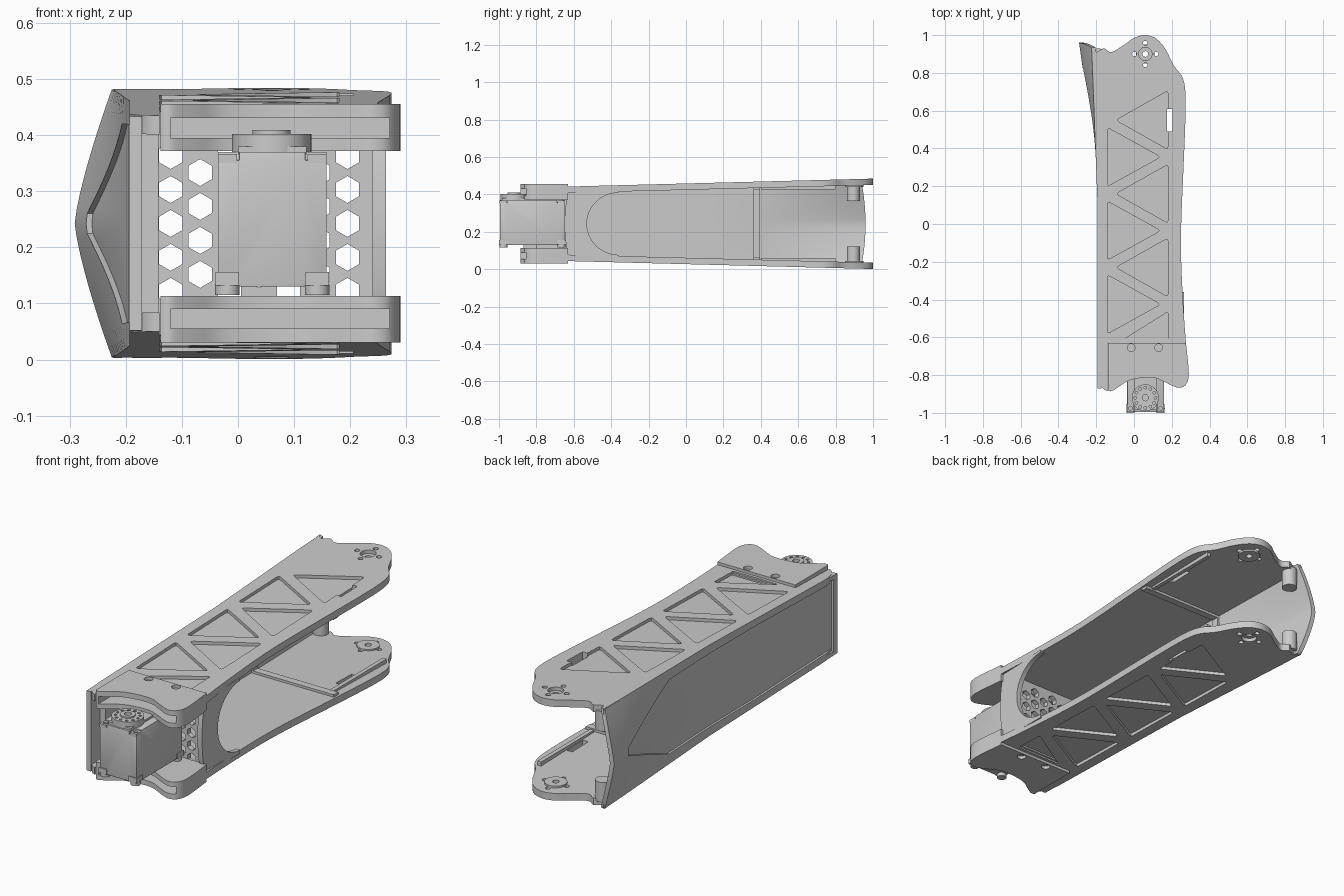
import bpy, bmesh, math
from mathutils import Vector

if "Cube" in bpy.data.objects:
    bpy.data.objects.remove(bpy.data.objects["Cube"], do_unlink=True)

MID = 0.2425     # height of the symmetry plane
THICK = 0.034    # thickness of the long side plates

grey = bpy.data.materials.new("plain grey")
grey.use_nodes = True
grey.diffuse_color = (0.6, 0.6, 0.6, 1)
grey.node_tree.nodes["Principled BSDF"].inputs["Base Color"].default_value = grey.diffuse_color


def top_z(y):
    return 0.4425 + 0.026 * (y + 0.6)


def wall_edge(y):
    return -0.193 - 0.032 * max(0, (y - 0.1) / 0.86)


def finish(name, bm):
    bmesh.ops.recalc_face_normals(bm, faces=bm.faces)
    mesh = bpy.data.meshes.new(name)
    bm.to_mesh(mesh)
    bm.free()
    mesh.materials.append(grey)
    obj = bpy.data.objects.new(name, mesh)
    bpy.context.collection.objects.link(obj)
    return obj


def prism(name, points, lo, hi, axis="z"):
    place = {"z": lambda a, b, h: (a, b, h),
             "y": lambda a, b, h: (a, h, b),
             "x": lambda a, b, h: (h, a, b)}[axis]
    bm = bmesh.new()
    rings = [[bm.verts.new(place(a, b, h)) for a, b in points] for h in (lo, hi)]
    bm.faces.new(rings[0])
    bm.faces.new(rings[1])
    for i in range(len(points)):
        j = (i + 1) % len(points)
        bm.faces.new((rings[0][i], rings[0][j], rings[1][j], rings[1][i]))
    return finish(name, bm)


def rect(a, b, c, d):
    return [(a, c), (b, c), (b, d), (a, d)]


def circle(x, y, r, n=32, turn=0.0):
    return [(x + r * math.cos(turn + math.tau * i / n),
             y + r * math.sin(turn + math.tau * i / n)) for i in range(n)]


def smooth(points, steps=4):
    """Rounded path through a few control points."""
    pts = [Vector(p) for p in points]
    pts = [pts[0]] + pts + [pts[-1]]
    out = []
    for a, b, c, d in zip(pts, pts[1:], pts[2:], pts[3:]):
        for s in range(steps):
            t = s / steps
            out.append(tuple(0.5 * (2 * b + (c - a) * t + (2 * a - 5 * b + 4 * c - d) * t * t
                                    + (3 * b - a - 3 * c + d) * t ** 3)))
    return out + [tuple(pts[-1])]


def rounded(points, amount=0.05):
    pts = [Vector(p) for p in points]
    out = []
    for i, p in enumerate(pts):
        a, b = p.lerp(pts[i - 1], amount), p.lerp(pts[(i + 1) % len(pts)], amount)
        out += [tuple(a), tuple((a + b + p * 2) / 4), tuple(b)]
    return out


def apply_all(obj):
    bpy.context.view_layer.update()
    graph = bpy.context.evaluated_depsgraph_get()
    mesh = bpy.data.meshes.new_from_object(obj.evaluated_get(graph))
    obj.modifiers.clear()
    obj.data = mesh


def combine(obj, other, operation):
    mod = obj.modifiers.new("cut", "BOOLEAN")
    mod.operation, mod.solver, mod.object = operation, "EXACT", other
    apply_all(obj)
    bpy.data.objects.remove(other, do_unlink=True)


def carve(obj, *specs):
    for spec in specs:
        combine(obj, prism("cutter", *spec), "DIFFERENCE")


def soften(obj, width):
    mod = obj.modifiers.new("bevel", "BEVEL")
    mod.width, mod.segments, mod.limit_method = width, 2, "ANGLE"
    apply_all(obj)


def mirror_down(obj, name):
    bm = bmesh.new()
    bm.from_mesh(obj.data)
    for v in bm.verts:
        v.co.z = 2 * MID - v.co.z
    return finish(name, bm)


# Long side plate with triangular recesses
outline = smooth([(-.222, .94), (-.2, .91), (-.16, .93), (-.12, .91), (-.05, .95), (0, .985),
                  (.06, 1), (.12, .98), (.17, .92), (.21, .84), (.255, .78), (.272, .7),
                  (.272, .55), (.26, .25), (.25, 0), (.25, -.2), (.262, -.45), (.275, -.63)])
outline += [(-.14, -.63)] + smooth([(-.14, -.885), (-.165, -.87), (-.185, -.83), (-.193, -.78)])
outline += [(wall_edge(y), y) for y in (.1, .8)]
plate = prism("upper_plate", outline, 0, THICK)
cuts = []
floor = THICK - 0.015
for i in range(3):
    y = 0.55 - 0.39 * i
    cuts.append((rounded([(.18, y + .155), (-.095, y), (.18, y - .155)]), floor, 1))
    y -= 0.195
    cuts.append((rounded([(-.14, y + .155), (-.14, y - .155), (.14, y)]), floor, 1))
cuts.append((rounded([(.18, -.465), (-.06, -.615), (.18, -.615)]), floor, 1))
cuts.append((rect(.175, .205, .49, .61), -1, 1))
cuts.append((circle(.06, .9, .035), THICK / 2, 1))
cuts.append((circle(.06, .9, .015, 16), -1, 1))
for x, y in circle(.06, .9, .058, 4):
    cuts.append((circle(x, y, .012, 16), -1, 1))
carve(plate, *cuts)
for v in plate.data.vertices:
    v.co.z += top_z(v.co.y) - THICK
mirror_down(plate, "lower_plate")


# Closed side wall, flaring into a bulge at the back
def wall_shell(name, outer, inner):
    bm = bmesh.new()
    rows = []
    levels = [i / 10 - 1 for i in range(21)]
    for y in [-.87, -.6, -.2, .1] + [.35 + .061 * i for i in range(11)]:
        half = top_z(y) - MID - 0.002
        ring = []
        for inset, us in ((outer, levels), (inner, levels[::-1])):
            for u in us:
                bulge = .066 * max(0, (y - .35) / .61) * (1 - abs(u) ** 1.3)
                back = .025 * u * u if y > .9 else 0
                ring.append(bm.verts.new((wall_edge(y) - bulge + inset, y - back, MID + half * u)))
        rows.append(ring)
    for a, b in zip(rows, rows[1:]):
        for i in range(len(a)):
            j = (i + 1) % len(a)
            bm.faces.new((a[i], a[j], b[j], b[i]))
    for end in (rows[0], rows[-1]):
        n = len(end)
        for i in range(n // 2 - 1):
            bm.faces.new((end[i], end[i + 1], end[n - 2 - i], end[n - 1 - i]))
    return finish(name, bm)


# Pointed panel sunk evenly into the wall
wall = wall_shell("side_wall", 0, .022)
sunk = wall_shell("sunk_panel", -.05, .01)
panel = prism("panel_shape", [(-.84, .07), (.42, .065), (.82, .225),
                              (.82, .26), (.42, .42), (-.84, .415)], -.5, .2, "x")
combine(sunk, panel, "INTERSECT")
combine(wall, sunk, "DIFFERENCE")

# Inner ribs, rails and standoffs
prism("wall_rib", rect(.36, .395, .05, .435), -.195, -.172, "x")
rib = prism("upper_rib", rect(-.19, .255, .36, .395), .422, .44)
rail = prism("upper_rail", rect(.208, .228, .4, .8), .425, .45)
post = prism("upper_standoff", circle(-.188, .895, .035), .365, .46)
hub = prism("upper_hub", circle(.06, .9, .05), .44, .452)
carve(hub, (circle(.06, .9, .015, 16), 0, 1))
for obj, name in ((rib, "lower_rib"), (rail, "lower_rail"),
                  (post, "lower_standoff"), (hub, "lower_hub")):
    mirror_down(obj, name)

# Front bracket: two slotted lobes
lobe_line = smooth([(-.138, -.88), (-.12, -.885), (-.08, -.862), (-.03, -.83), (.04, -.815),
                    (.11, -.815), (.16, -.835), (.2, -.855), (.24, -.867), (.275, -.85),
                    (.29, -.79), (.275, -.63)]) + [(-.138, -.63)]
lobe = prism("upper_lobe", lobe_line, .372, .455)
carve(lobe, (rect(-.12, .27, -1, -.7), .395, .43),
      (circle(-.015, -.655, .02), .44, 1), (circle(.13, -.655, .02), .44, 1))
mirror_down(lobe, "lower_lobe")
prism("bracket_flange", rect(-.8, -.6, .06, .425), -.175, -.142, "x")

# Honeycomb cross wall
comb = prism("honeycomb_wall", rect(-.16, .26, .05, .435), -.63, -.605, "y")
for col in range(7):
    for row in range(5 - col % 2):
        z = MID + 0.0605 * (row - 2 + 0.5 * (col % 2))
        carve(comb, (circle(-.12 + .0525 * col, z, .024, 6, math.pi / 6), -1, 0, "y"))

# Rounded web closing the front of the open side
arch = [(-.36 - .17 * math.cos(a), MID + .166 * math.sin(a))
        for a in [math.pi * (i / 24 - 0.5) for i in range(25)]]
web = smooth([(-.62, .42), (-.64, .36), (-.65, MID), (-.64, .125), (-.62, .06)])
prism("side_web", web + [(-.36, .06)] + arch + [(-.36, .42)], .24, .264, "x")

# Servo motor
body = prism("servo_body", rect(-.036, .158, -.995, -.65), .13, .37)
corners = [rect(x, x + .042, y, y + .045) for x in (-.04, .12) for y in (-1, -.69)]
carve(body, *[(c, lo, hi) for c in corners for lo, hi in ((.355, .4), (.1, .133))])
soften(body, .006)
for i, c in enumerate(corners):
    (x, y) = (c[0][0] + .021, c[0][1] + .024)
    tab = prism(f"servo_tab_{i}", rect(x - .017, x + .017, y - .02, y + .02), .35, .366)
    carve(tab, (circle(x, y, .01, 16), .356, 1))
    prism(f"servo_corner_{i}", rect(x - .021, x + .021, y - .024, y + .024), .132, .156)
    prism(f"servo_foot_{i}", circle(x, y, .022), .115, .134)
prism("servo_cap", rect(0, .122, -.985, -.66), .365, .38)
horn = prism("servo_horn", circle(.06, -.92, .071, 40), .37, .402)
carve(horn, (circle(.06, -.92, .016), .39, 1),
      *[(circle(x, y, .007, 10), .385, 1) for x, y in circle(.06, -.92, .054, 12)])
ring = prism("horn_ring", circle(.06, -.92, .034), .4, .409)
carve(ring, (circle(.06, -.92, .016), .39, 1))

# Smooth the curved sides, keep edges sharp
bpy.ops.object.select_all(action="DESELECT")
for obj in bpy.context.collection.objects:
    if obj.type == "MESH" and grey.name in obj.data.materials:
        obj.select_set(True)
        bpy.context.view_layer.objects.active = obj
bpy.ops.object.shade_smooth_by_angle(angle=math.radians(30))
